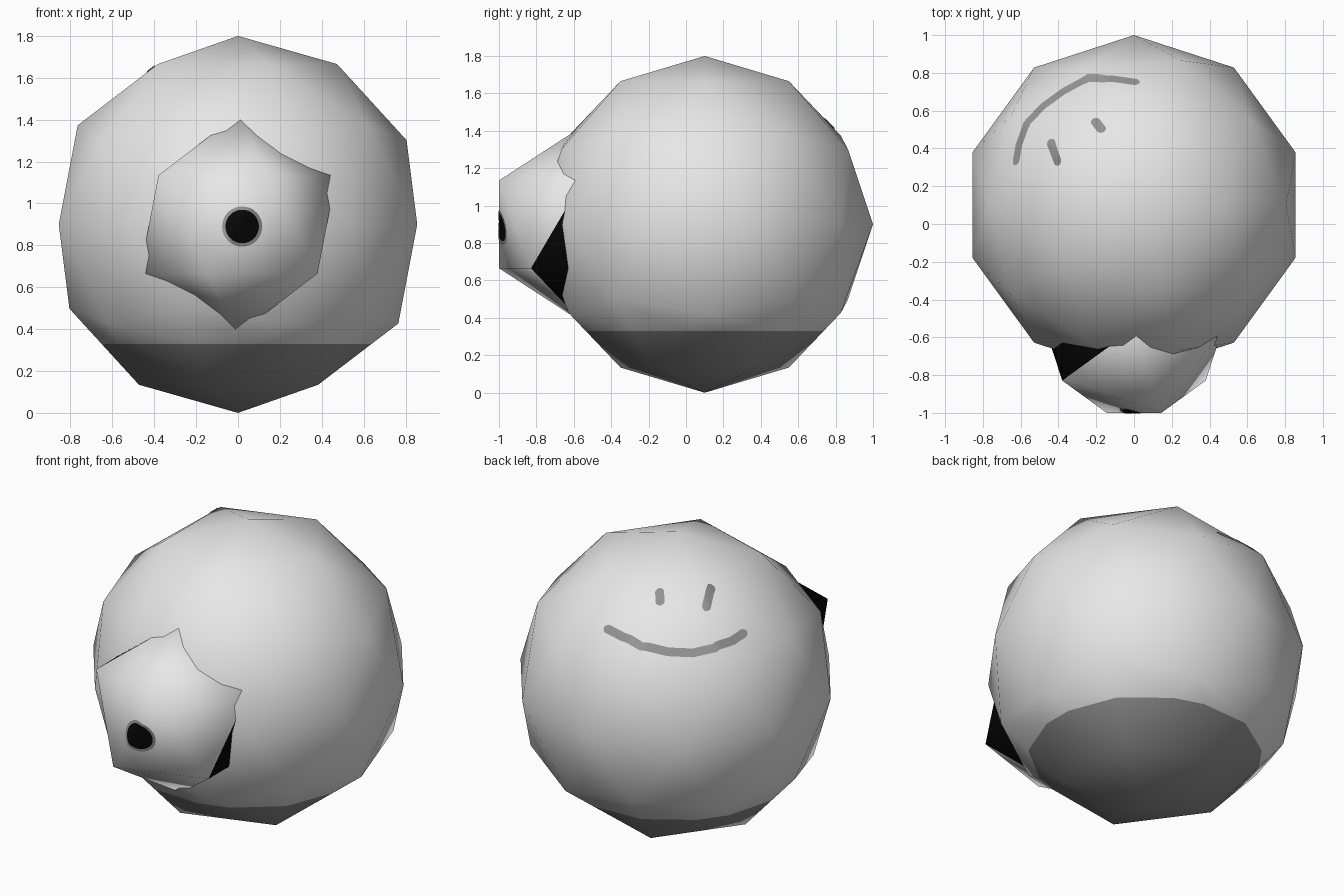
import bpy, bmesh, math
from mathutils import Vector
from mathutils.bvhtree import BVHTree

if "Cube" in bpy.data.objects:
    bpy.data.objects.remove(bpy.data.objects["Cube"])


def material(name, v):
    m = bpy.data.materials.new(name)
    m.diffuse_color = (v, v, v, 1)
    m.use_nodes = True
    m.node_tree.nodes["Principled BSDF"].inputs["Base Color"].default_value = m.diffuse_color
    return m


LIGHT = material("light_grey", 0.8)
GREY = material("dark_grey", 0.29)
BLACK = material("black", 0.002)
BODY_C = Vector((0, 0.1, 0.9))
SNOUT_C = Vector((0, -0.553, 0.9))


def finish(name, bm, mats):
    for f in bm.faces:
        f.smooth = True
    mesh = bpy.data.meshes.new(name)
    bm.to_mesh(mesh)
    bm.free()
    for m in mats:
        mesh.materials.append(m)
    ob = bpy.data.objects.new(name, mesh)
    bpy.context.collection.objects.link(ob)
    return ob


def ball(centre, radius, subdivisions):
    bm = bmesh.new()
    bmesh.ops.create_icosphere(bm, subdivisions=subdivisions, radius=radius)
    bmesh.ops.translate(bm, verts=bm.verts, vec=centre)
    bm.normal_update()
    return bm, BVHTree.FromBMesh(bm)


def face_outward(bm, centre):
    bm.normal_update()
    for f in bm.faces:
        if f.normal.dot(f.calc_center_median() - centre) < 0:
            f.normal_flip()


# Body: coarse ball with a darker underside, cut at one height
bm, body_tree = ball(BODY_C, 0.9, 2)
bmesh.ops.bisect_plane(bm, geom=bm.verts[:] + bm.edges[:] + bm.faces[:],
                       plane_co=(0, 0, 0.33), plane_no=(0, 0, 1))
for f in bm.faces:
    f.material_index = int(f.calc_center_median().z < 0.33)
finish("body", bm, [LIGHT, GREY])

# Snout: icosahedron, with its flat side faces black
bm, snout_tree = ball(SNOUT_C, 0.525, 1)
for f in bm.faces:
    f.material_index = int(abs(f.normal.y) < 0.1)
finish("snout", bm, [LIGHT, BLACK])

# Nose spot: thin disc draped over the front, black inside a grey rim
bm = bmesh.new()
SIDES = 32
rings = []
for r in (0.02, 0.04, 0.06, 0.08, 0.096):
    ring = []
    for i in range(SIDES):
        a = 2 * math.pi * i / SIDES
        start = Vector((0.02 + r * math.cos(a), -2, 0.89 + r * math.sin(a)))
        hit = snout_tree.ray_cast(start, Vector((0, 1, 0)))[0]
        ring.append(bm.verts.new(hit - Vector((0, 0.004, 0))))
    rings.append(ring)
bm.faces.new(rings[0])
for k in range(len(rings) - 1):
    a, b = rings[k], rings[k + 1]
    for i in range(SIDES):
        j = (i + 1) % SIDES
        f = bm.faces.new((a[i], b[i], b[j], a[j]))
        f.material_index = int(k == len(rings) - 2)
face_outward(bm, SNOUT_C)
finish("nose_spot", bm, [BLACK, GREY])


# Painted strokes: ribbons laid on the body along a path given in top view
def stroke(name, path, half_width, steps):
    pts = []
    for p, q in zip(path, path[1:]):
        for s in range(steps):
            t = s / steps
            pts.append((p[0] + (q[0] - p[0]) * t, p[1] + (q[1] - p[1]) * t))
    pts.append(path[-1])
    line = [body_tree.ray_cast(Vector((x, y, 3)), Vector((0, 0, -1)))[0] for x, y in pts]
    bm = bmesh.new()
    rows = []
    for i, p in enumerate(line):
        out = (p - BODY_C).normalized()
        along = line[min(i + 1, len(line) - 1)] - line[max(i - 1, 0)]
        side = out.cross(along).normalized()
        # rounded ends
        d = min((p - line[0]).length, (p - line[-1]).length, half_width)
        w = half_width * math.sqrt(max(0.08, 1 - (1 - d / half_width) ** 2))
        row = []
        for k in (-1, -0.5, 0, 0.5, 1):
            q = p + side * w * k
            ray = (BODY_C - q).normalized()
            hit = body_tree.ray_cast(q - ray, ray)[0]
            row.append(bm.verts.new(hit - ray * 0.005))
        rows.append(row)
    for a, b in zip(rows, rows[1:]):
        for k in range(4):
            bm.faces.new((a[k], a[k + 1], b[k + 1], b[k]))
    face_outward(bm, BODY_C)
    finish(name, bm, [GREY])


stroke("smile", [(-0.625, 0.31), (-0.605, 0.42), (-0.565, 0.53), (-0.48, 0.62), (-0.37, 0.70),
                 (-0.24, 0.77), (-0.11, 0.765), (0.03, 0.745)], 0.025, 8)
stroke("left_eye", [(-0.445, 0.445), (-0.395, 0.31)], 0.025, 16)
stroke("right_eye", [(-0.215, 0.555), (-0.16, 0.485)], 0.025, 16)
